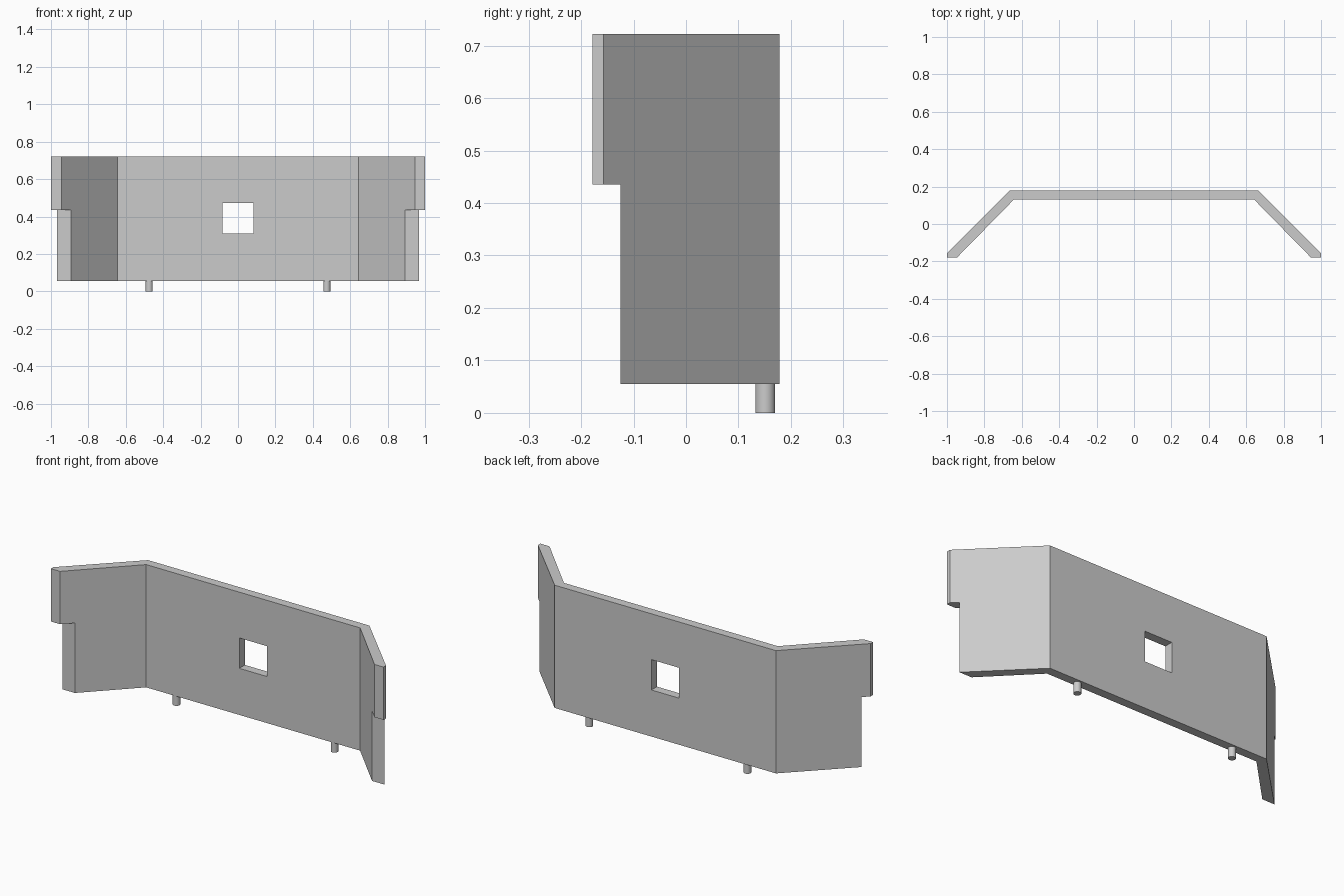
import bpy
import bmesh

cube = bpy.data.objects.get("Cube")
if cube:
    bpy.data.objects.remove(cube, do_unlink=True)

BASE, STEP, TOP = 0.055, 0.435, 0.722

grey = bpy.data.materials.new("light_grey")
grey.use_nodes = True
grey.diffuse_color = (0.6, 0.6, 0.6, 1)
grey.node_tree.nodes["Principled BSDF"].inputs["Base Color"].default_value = (0.6, 0.6, 0.6, 1)


def prism(name, outline, z0, z1):
    """Extrude a plan outline from z0 up to z1."""
    bm = bmesh.new()
    face = bm.faces.new([bm.verts.new((x, y, z0)) for x, y in outline])
    new = bmesh.ops.extrude_face_region(bm, geom=[face])["geom"]
    verts = [v for v in new if isinstance(v, bmesh.types.BMVert)]
    bmesh.ops.translate(bm, verts=verts, vec=(0, 0, z1 - z0))
    bmesh.ops.recalc_face_normals(bm, faces=bm.faces)
    mesh = bpy.data.meshes.new(name)
    bm.to_mesh(mesh)
    bm.free()
    mesh.materials.append(grey)
    obj = bpy.data.objects.new(name, mesh)
    bpy.context.collection.objects.link(obj)
    return obj


def cut_box(target, x, y0, y1, z0, z1):
    """Cut a box, symmetric in x, out of the target."""
    cutter = prism("cutter", [(-x, y0), (x, y0), (x, y1), (-x, y1)], z0, z1)
    cutter.hide_render = True
    mod = target.modifiers.new("cut", 'BOOLEAN')
    mod.operation, mod.solver, mod.object = 'DIFFERENCE', 'EXACT', cutter
    bpy.context.view_layer.objects.active = target
    bpy.ops.object.modifier_apply(modifier=mod.name)
    bpy.data.objects.remove(cutter, do_unlink=True)


# Folded wall: straight back with two angled wings
half = [(0.643, 0.13), (0.945, -0.178), (1, -0.178), (1, -0.157), (0.665, 0.178)]
wall = prism("folded_wall", half + [(-x, y) for x, y in reversed(half)], BASE, TOP)

# Notches below the wing tips, and the square window
cut_box(wall, 1.2, -0.4, -0.125, -0.1, STEP)
cut_box(wall, 0.083, 0, 0.4, 0.308, 0.473)

# Locating pegs under the wall
for side, x in (("left", 0.475), ("right", -0.475)):
    bpy.ops.mesh.primitive_cylinder_add(vertices=32, radius=0.019, depth=BASE,
                                        location=(x, 0.151, BASE / 2))
    peg = bpy.context.object
    peg.name = side + "_peg"
    peg.data.materials.append(grey)
    bpy.ops.object.shade_smooth_by_angle()
